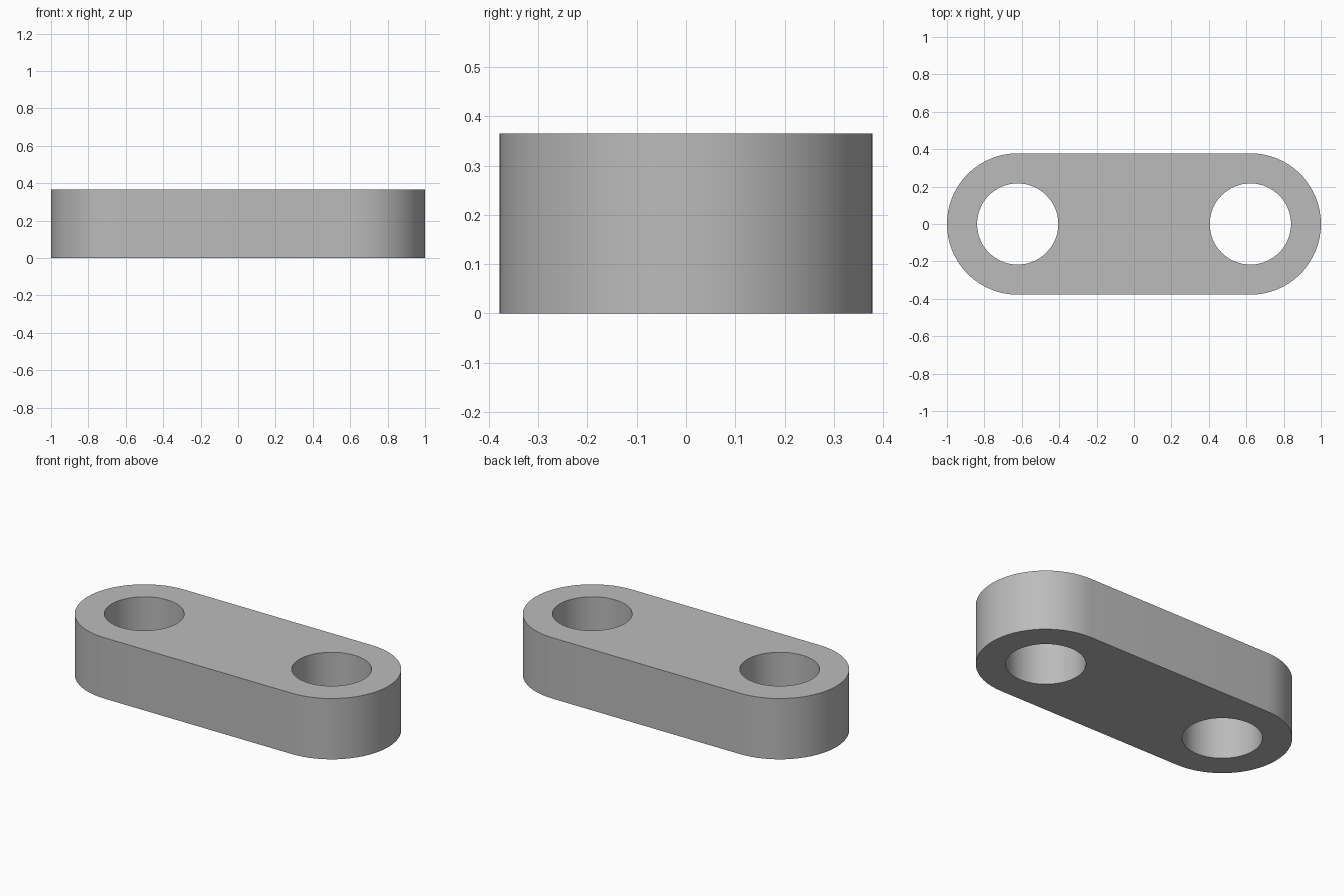
import bpy, bmesh, math

if "Cube" in bpy.data.objects:
    bpy.data.objects.remove(bpy.data.objects["Cube"])

C = 0.622      # distance of each hole from the centre
R = 0.378      # rounded end radius
HOLE = 0.217   # hole radius
H = 0.365      # thickness
N = 64         # segments per full circle


def arc(cx, radius, start, sweep, count):
    return [(cx + radius * math.cos(start + sweep * i / count),
             radius * math.sin(start + sweep * i / count)) for i in range(count)]


def add_loop(bm, points):
    verts = [bm.verts.new((x, y, 0)) for x, y in points]
    return [bm.edges.new((v, verts[i - 1])) for i, v in enumerate(verts)]


bm = bmesh.new()

# Rounded outline: two half circles joined by straight sides
q = math.pi / 2
outline = (arc(C, R, -q, math.pi, N // 2) + [(C, R)]
           + arc(-C, R, q, math.pi, N // 2) + [(-C, -R)])
edges = add_loop(bm, outline)

# Two through holes
for side in (-1, 1):
    edges += add_loop(bm, arc(side * C, HOLE, 0, 2 * math.pi, N))

# Fill the plate face and extrude it to full thickness
bmesh.ops.triangle_fill(bm, use_beauty=True, edges=edges, normal=(0, 0, 1))
result = bmesh.ops.extrude_face_region(bm, geom=bm.faces[:], use_keep_orig=True)
top = [g for g in result["geom"] if isinstance(g, bmesh.types.BMVert)]
bmesh.ops.translate(bm, verts=top, vec=(0, 0, H))
bmesh.ops.recalc_face_normals(bm, faces=bm.faces[:])

mesh = bpy.data.meshes.new("link_plate")
bm.to_mesh(mesh)
bm.free()
plate = bpy.data.objects.new("link_plate", mesh)
bpy.context.collection.objects.link(plate)

# Plain grey finish
grey = bpy.data.materials.new("grey")
grey.diffuse_color = (0.5, 0.5, 0.5, 1)
grey.use_nodes = True
grey.node_tree.nodes["Principled BSDF"].inputs["Base Color"].default_value = grey.diffuse_color
mesh.materials.append(grey)

# Smooth curved walls, sharp rims
bpy.context.view_layer.objects.active = plate
plate.select_set(True)
bpy.ops.object.shade_smooth_by_angle(angle=math.radians(30))
